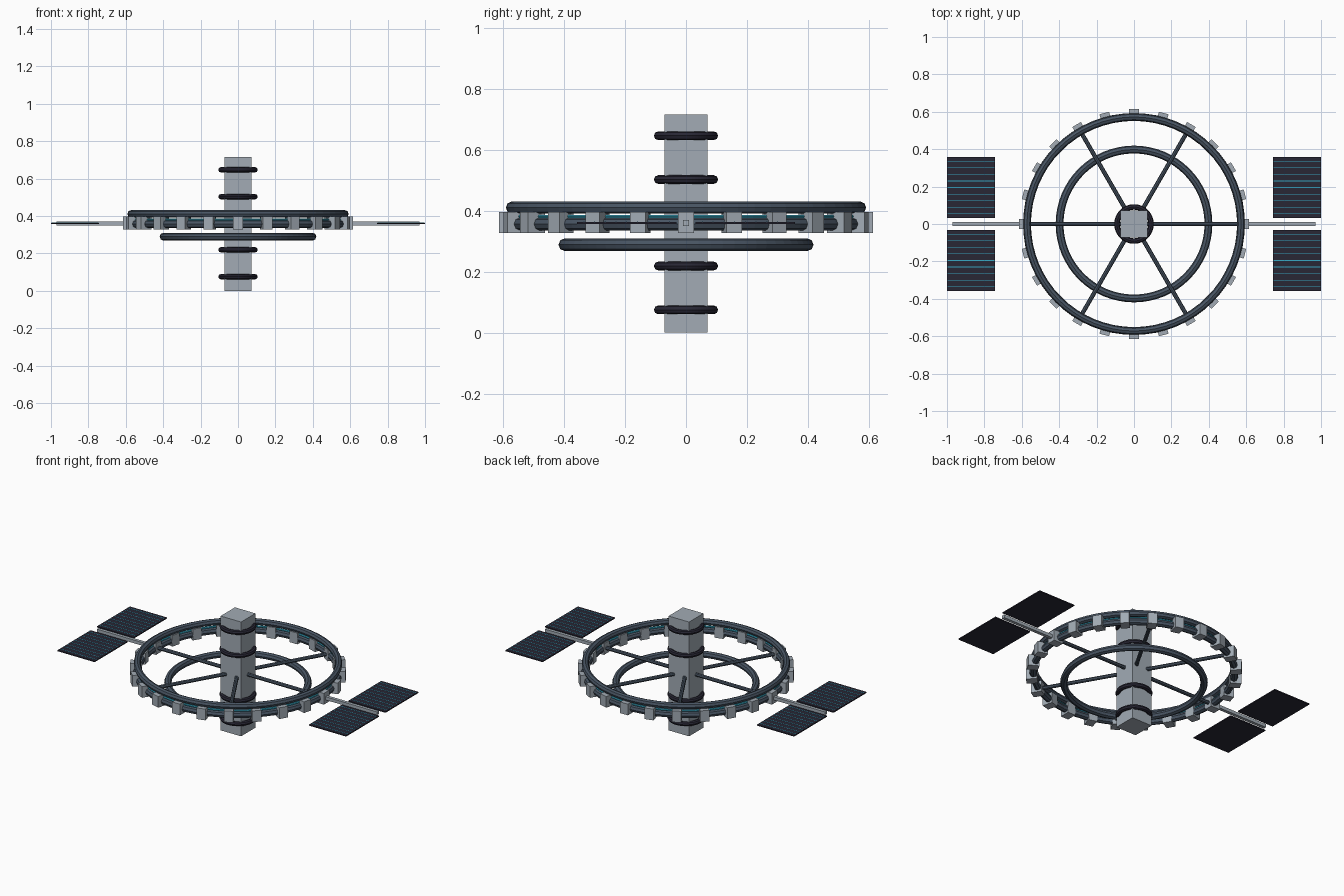
import bpy
from math import cos, sin, pi, radians

cube = bpy.data.objects.get("Cube")
if cube:
    bpy.data.objects.remove(cube, do_unlink=True)


def material(name, rgb):
    mat = bpy.data.materials.new(name)
    mat.use_nodes = True
    mat.diffuse_color = (*rgb, 1)
    mat.node_tree.nodes["Principled BSDF"].inputs["Base Color"].default_value = (*rgb, 1)
    return mat


HULL = material("light grey hull", (0.36, 0.41, 0.46))
SLATE = material("slate ring", (0.065, 0.09, 0.125))
DARK = material("near black", (0.021, 0.02, 0.035))
CYAN = material("cyan glow", (0.04, 0.40, 0.56))
MID = 0.36


def finish(name, mat):
    obj = bpy.context.object
    obj.name = name
    obj.data.materials.append(mat)
    return obj


def box(name, mat, loc, size, turn=0):
    bpy.ops.mesh.primitive_cube_add(size=1, location=loc, rotation=(0, 0, turn))
    obj = finish(name, mat)
    obj.scale = size
    return obj


def ring(name, mat, z, major, minor, sides=8):
    bpy.ops.mesh.primitive_torus_add(location=(0, 0, z), major_radius=major, minor_radius=minor,
                                     major_segments=64, minor_segments=sides)
    return finish(name, mat)


# Central tower with four dark collars
box("core_tower", HULL, (0, 0, 0.358), (0.142, 0.142, 0.716))
for i, z in enumerate((0.075, 0.219, 0.503, 0.647)):
    ring(f"core_collar_{i + 1}", DARK, z, 0.091, 0.0145)

# Large habitat rings, glowing line and smaller lower ring
ring("upper_ring", SLATE, 0.411, 0.572, 0.02)
ring("habitat_ring", SLATE, 0.357, 0.572, 0.021)
ring("glow_ring", CYAN, 0.382, 0.572, 0.006, 6)
ring("lower_ring", SLATE, 0.289, 0.398, 0.021)

# Modules spaced round the habitat ring
for i in range(24):
    a = radians(15 * i)
    box(f"habitat_module_{i + 1}", HULL, (0.582 * cos(a), 0.582 * sin(a), MID + 0.002),
        (0.064, 0.053, 0.07), a)

# Spokes from the tower to the ring
for i in range(6):
    a = i * pi / 3
    bpy.ops.mesh.primitive_cylinder_add(vertices=8, radius=0.0115, depth=0.52,
                                        location=(0.31 * cos(a), 0.31 * sin(a), MID),
                                        rotation=(0, pi / 2, a))
    finish(f"spoke_{i + 1}", SLATE)

# Solar wings: a boom and two striped panels on each side
for side, sx in (("left", 1), ("right", -1)):
    box(f"{side}_boom", HULL, (sx * 0.785, 0, MID), (0.37, 0.02, 0.02))
    for end, sy in (("back", 1), ("front", -1)):
        box(f"{side}_{end}_panel", DARK, (sx * 0.8715, sy * 0.195, MID), (0.257, 0.326, 0.007))
        for row in range(9):
            y = sy * 0.195 + (row - 4) * 0.0352
            box(f"{side}_{end}_cell_line_{row + 1}", CYAN, (sx * 0.8715, y, MID + 0.0037),
                (0.25, 0.0035, 0.0014))
